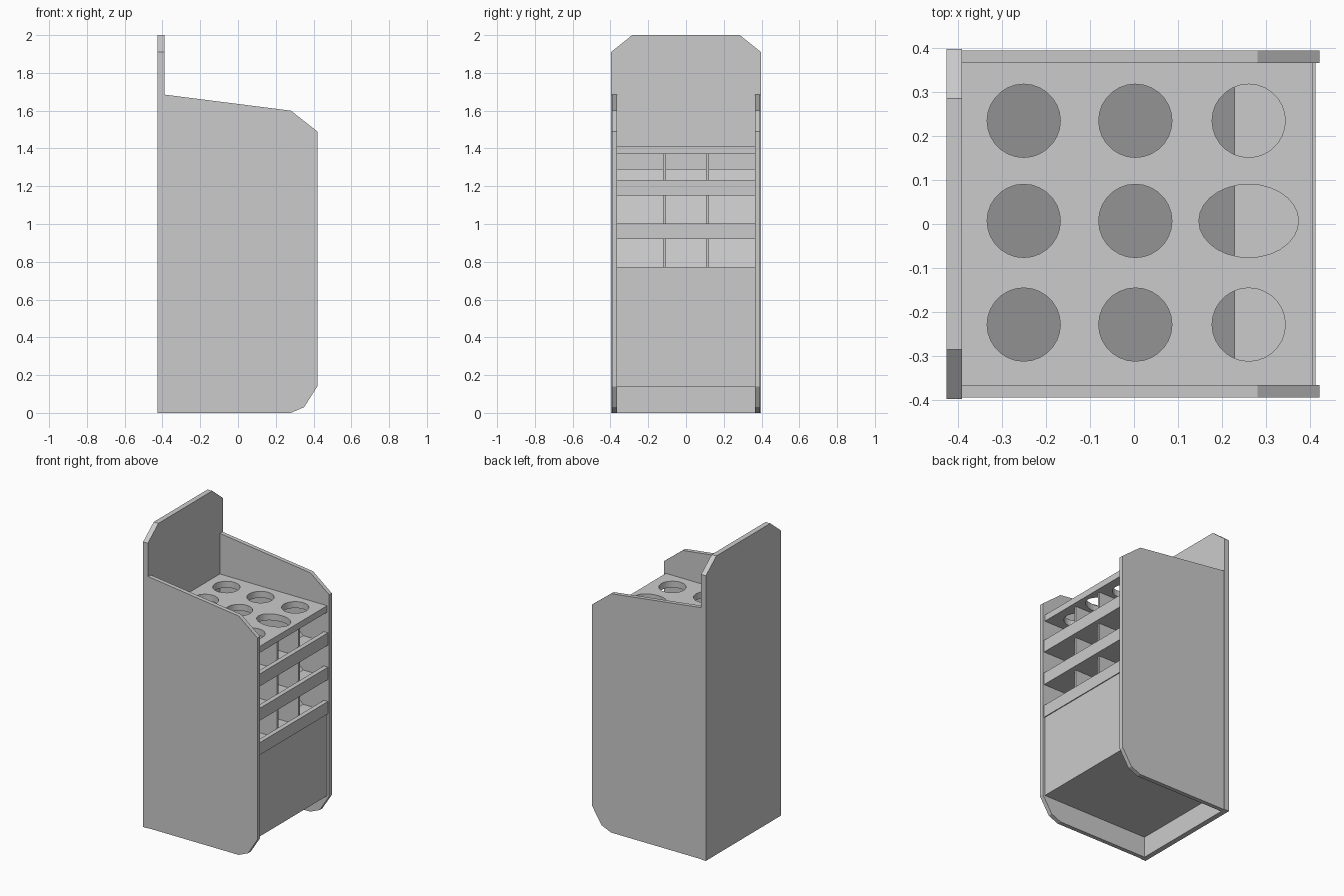
import bpy, bmesh
from mathutils import Vector

if "Cube" in bpy.data.objects:
    bpy.data.objects.remove(bpy.data.objects["Cube"])


def prism(name, points, axis, a, b):
    """Extrude a 2D outline: axis 'x' takes (y, z) points, axis 'y' takes (x, z)."""
    def place(p, t):
        return Vector((t, p[0], p[1])) if axis == 'x' else Vector((p[0], t, p[1]))
    bm = bmesh.new()
    face = bm.faces.new([bm.verts.new(place(p, a)) for p in points])
    ext = bmesh.ops.extrude_face_region(bm, geom=[face])
    verts = [g for g in ext['geom'] if isinstance(g, bmesh.types.BMVert)]
    bmesh.ops.translate(bm, verts=verts, vec=place((0, 0), b - a))
    bmesh.ops.recalc_face_normals(bm, faces=bm.faces)
    mesh = bpy.data.meshes.new(name)
    bm.to_mesh(mesh)
    bm.free()
    obj = bpy.data.objects.new(name, mesh)
    bpy.context.collection.objects.link(obj)
    return obj


def box(name, x0, x1, y0, y1, z0, z1):
    return prism(name, [(x0, z0), (x1, z0), (x1, z1), (x0, z1)], 'y', y0, y1)


BACK, FRONT, INNER = -0.39, 0.405, 0.365

# back panel with clipped top corners
prism("back_panel", [(-0.397, 0), (0.397, 0), (0.397, 1.91), (0.285, 2),
                     (-0.285, 2), (-0.397, 1.91)], 'x', -0.425, BACK)

# side panels
side = [(BACK, 0), (0.28, 0), (0.35, 0.03), (0.42, 0.14), (0.42, 1.49),
        (0.28, 1.60), (BACK, 1.685)]
prism("left_side", side, 'y', -0.393, -INNER)
prism("right_side", side, 'y', INNER, 0.393)

# top shelf with nine drop holes, the middle front one stretched
shelf = box("top_shelf", BACK, FRONT, -INNER, INNER, 1.37, 1.413)
bm = bmesh.new()
for x in (-0.25, 0.003, 0.26):
    for y in (-0.228, 0.007, 0.234):
        made = bmesh.ops.create_cone(bm, cap_ends=True, segments=28, radius1=0.083,
                                     radius2=0.083, depth=0.2)
        wide = 1.36 if x > 0.2 and abs(y) < 0.1 else 1
        bmesh.ops.scale(bm, verts=made['verts'], vec=(wide, 1, 1))
        bmesh.ops.translate(bm, verts=made['verts'], vec=(x, y, 1.39))
mesh = bpy.data.meshes.new("hole_cutter")
bm.to_mesh(mesh)
bm.free()
cutter = bpy.data.objects.new("hole_cutter", mesh)
bpy.context.collection.objects.link(cutter)
cutter.hide_render = True
cutter.hide_set(True)
cut = shelf.modifiers.new("holes", 'BOOLEAN')
cut.operation = 'DIFFERENCE'
cut.solver = 'EXACT'
cut.object = cutter

# three tiers: front lip plus a flat tray that bends up into a sloping chute
T = 0.015
for i, (z, top_x) in enumerate([(1.15, 0.09), (0.92, -0.165), (0.69, BACK)]):
    box(f"front_lip_{i + 1}", 0.38, 0.411, -INNER, INNER, z, z + 0.083)
    rise = 1.29 - z - T
    prism(f"chute_{i + 1}", [(0.385, z), (0.385, z + T), (0.228, z + T),
                             (top_x, z + T + rise), (top_x, z + rise - 0.005),
                             (0.222, z)], 'y', -INNER, INNER)

# dividers between the three lanes, following the lowest chute
lane = [(BACK, 1.37), (0.375, 1.37), (0.375, 0.70), (0.225, 0.70), (BACK, 1.285)]
for name, y in (("left_divider", -0.113), ("right_divider", 0.113)):
    prism(name, lane, 'y', y - 0.008, y + 0.008)

# lower front panel and cabinet floor
box("lower_front", 0.375, FRONT, -INNER, INNER, 0.14, 0.69)
box("cabinet_floor", BACK, 0.375, -INNER, INNER, 0.14, 0.17)
